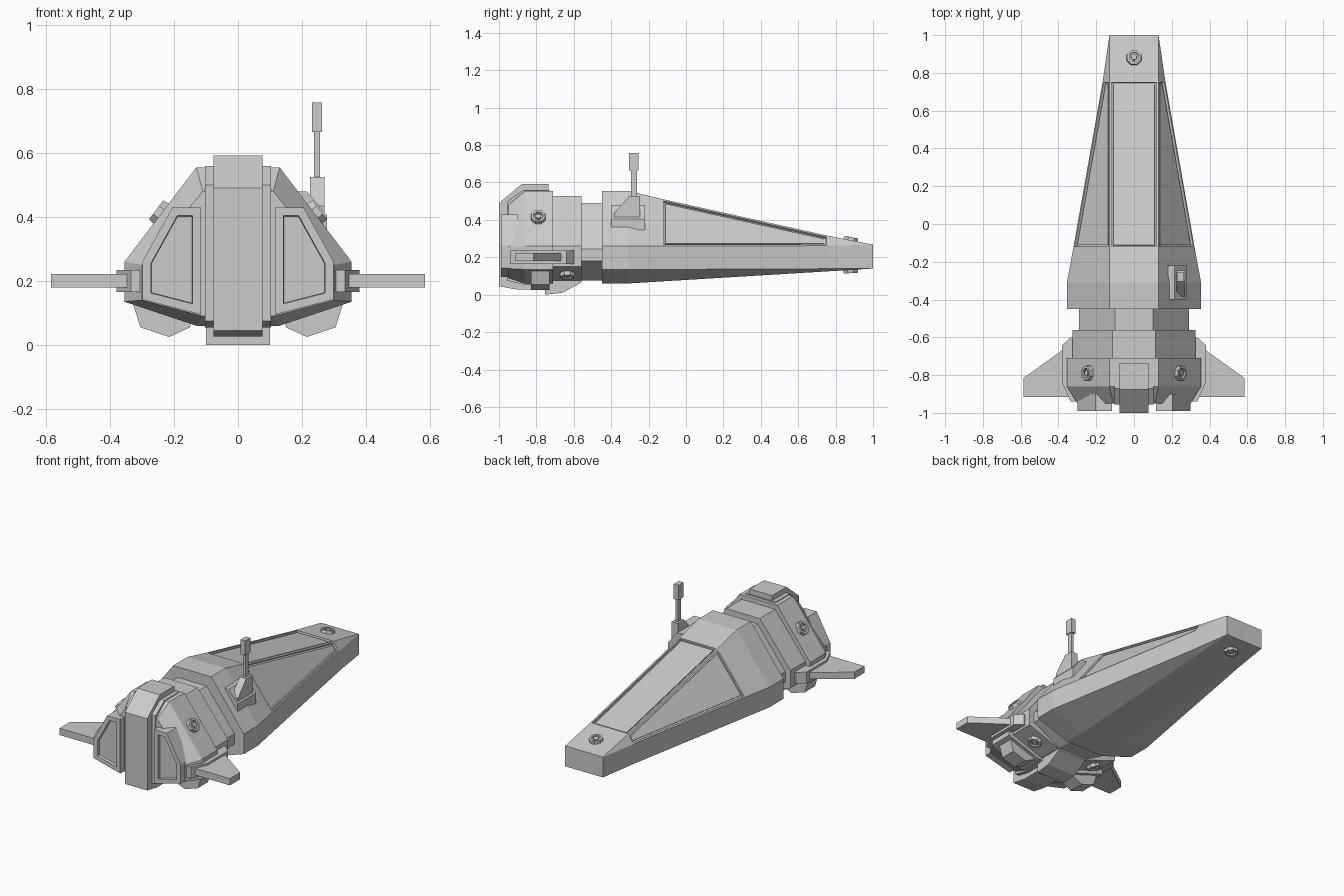
import bpy, bmesh
from mathutils import Vector, Matrix

if "Cube" in bpy.data.objects:
    bpy.data.objects.remove(bpy.data.objects["Cube"])


def finish(name, bm):
    bmesh.ops.remove_doubles(bm, verts=bm.verts, dist=0.0005)
    bmesh.ops.recalc_face_normals(bm, faces=bm.faces)
    me = bpy.data.meshes.new(name)
    bm.to_mesh(me)
    bm.free()
    ob = bpy.data.objects.new(name, me)
    bpy.context.collection.objects.link(ob)
    return ob


def section(y, w, wt, zt, z1, z2, zb):
    """Eight-sided hull section at a given y."""
    return [Vector(p) for p in ((wt, y, zt), (w, y, z1), (w, y, z2), (wt, y, zb),
                                (-wt, y, zb), (-w, y, z2), (-w, y, z1), (-wt, y, zt))]


def loft(rings):
    bm = bmesh.new()
    rows = [[bm.verts.new(p) for p in r] for r in rings]
    n = len(rows[0])
    for a, b in zip(rows, rows[1:]):
        for i in range(n):
            bm.faces.new((a[i], a[(i + 1) % n], b[(i + 1) % n], b[i]))
    bm.faces.new(rows[0])
    bm.faces.new(rows[-1][::-1])
    bmesh.ops.remove_doubles(bm, verts=bm.verts, dist=0.0005)
    bmesh.ops.dissolve_degenerate(bm, edges=bm.edges, dist=0.0005)
    bmesh.ops.recalc_face_normals(bm, faces=bm.faces)
    return bm


def prism(axis, pts, lo, hi):
    """Extrude a 2D profile along axis 0, 1 or 2."""
    def ring(d):
        out = []
        for p in pts:
            c = list(p)
            c.insert(axis, d)
            out.append(Vector(c))
        return out
    return loft([ring(lo), ring(hi)])


def box(x0, x1, y0, y1, z0, z1):
    return prism(2, [(x0, y0), (x1, y0), (x1, y1), (x0, y1)], z0, z1)


def inset(bm, face, t, d):
    bmesh.ops.inset_region(bm, faces=[face], thickness=t, depth=d, use_even_offset=True)


def port(name, loc, normal):
    """Octagonal ring with a small raised core."""
    bm = bmesh.new()
    bmesh.ops.create_cone(bm, cap_ends=True, segments=8, radius1=0.046, radius2=0.04, depth=0.04)
    bmesh.ops.rotate(bm, verts=bm.verts, matrix=Matrix.Rotation(0.3927, 3, 'Z'))
    bm.normal_update()
    top = max(bm.faces, key=lambda f: f.normal.z)
    inset(bm, top, 0.012, 0)
    inset(bm, top, 0.002, -0.012)
    inset(bm, top, 0.008, 0)
    inset(bm, top, 0.001, 0.010)
    rot = Vector(normal).to_track_quat('Z', 'Y').to_matrix().to_4x4()
    bmesh.ops.transform(bm, verts=bm.verts, matrix=Matrix.Translation(loc) @ rot)
    finish(name, bm)


# Long forward hull with grooved panels
bm = loft([section(-0.45, .355, .13, .555, .26, .135, .06),
           section(-0.31, .355, .13, .555, .26, .135, .06),
           section(-0.13, .322, .13, .512, .26, .135, .071),
           section(0.76, .165, .13, .315, .262, .139, .125),
           section(1.0, .13, .13, .267, .267, .14, .14)])
panels = [f for f in bm.faces
          if abs(f.calc_center_median().y - .315) < .02 and f.normal.z > .3]
for f in panels:
    inset(bm, f, 0.010, 0)
    inset(bm, f, 0.001, -0.014)
    inset(bm, f, 0.009, 0)
    inset(bm, f, 0.001, 0.007)
finish("hull", bm)

# Neck, collar and engine block
finish("neck", loft([section(y, .29, .10, .49, .245, .18, .075) for y in (-.58, -.44)]))
finish("collar", loft([section(y, .325, .115, .527, .26, .15, .075) for y in (-.72, -.56)]))
finish("engine_block", loft([section(-.95, .30, .11, .48, .25, .14, .09),
                             section(-.86, .355, .13, .555, .26, .135, .06),
                             section(-.71, .355, .13, .555, .26, .135, .06)]))

# Central spine strip and its backing
finish("spine", prism(0, [(-1, .49), (-.877, .592), (-.735, .592), (-.735, .03),
                          (-.9, .027), (-1, .045)], -.077, .077))
finish("spine_backing", prism(0, [(-.955, .50), (-.87, .56), (-.73, .56), (-.73, .055),
                                  (-.87, .055), (-.955, .075)], -.103, .103))

# Belly keel
bm = prism(0, [(-.755, 0), (-.66, .01), (-.56, .065), (-.56, .15), (-.755, .15)], -.1, .1)
finish("belly_keel", bm)

for s, side in ((1, "right"), (-1, "left")):
    # Exhaust panel with recessed centre
    bm = prism(1, [(s * .116, .43), (s * .205, .43), (s * .298, .262), (s * .298, .142),
                   (s * .116, .095)], -.99, -.90)
    face = min(bm.faces, key=lambda f: f.calc_center_median().y)
    inset(bm, face, 0.026, 0)
    inset(bm, face, 0.002, -0.018)
    finish(side + "_exhaust_panel", bm)

    # Wing and its root mount
    finish(side + "_wing_mount", prism(2, [(s * x, y) for x, y in (
        (.29, -.60), (.335, -.60), (.38, -.64), (.38, -.84), (.335, -.94), (.29, -.94))],
        .165, .235))
    finish(side + "_wing", prism(2, [(s * x, y) for x, y in (
        (.34, -.64), (.585, -.815), (.585, -.915), (.34, -.915))], .18, .222))

    # Lower fin
    finish(side + "_lower_fin", prism(1, [(s * x, z) for x, z in (
        (.14, .10), (.15, .055), (.215, .025), (.305, .055), (.33, .135))], -.83, -.73))

    # Side ports
    port(side + "_upper_port", (s * .24, -.79, .41), (s * .795, 0, .606))
    port(side + "_lower_port", (s * .22, -.635, .112), (s * .336, 0, -.94))

# Nose ports
port("nose_top_port", (0, .88, .288), (0, .2, 1))
port("nose_bottom_port", (0, .88, .135), (0, .06, -1))

# Antenna on the right shoulder
finish("antenna_base", prism(1, [(.18, .48), (.215, .48), (.278, .405), (.278, .345), (.22, .37)],
                             -.40, -.22))
finish("antenna_bracket", prism(0, [(-.385, .40), (-.385, .435), (-.305, .525), (-.245, .525),
                                    (-.245, .40)], .225, .27))
finish("antenna_pole", box(.238, .256, -.293, -.263, .50, .67))
finish("antenna_tip", box(.231, .262, -.304, -.254, .665, .757))
